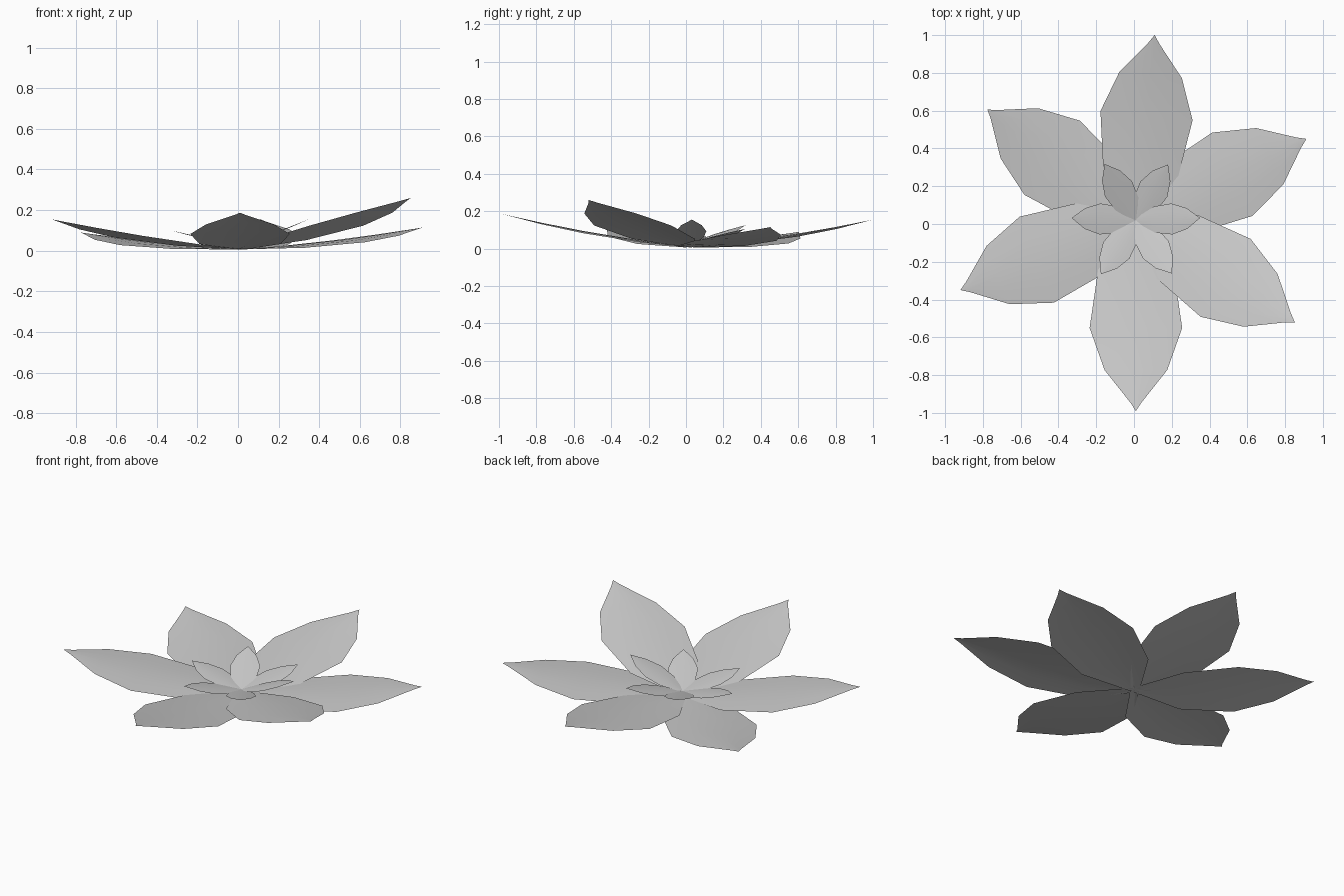
import bpy
from math import sin, cos, radians

if "Cube" in bpy.data.objects:
    bpy.data.objects.remove(bpy.data.objects["Cube"])

CENTRE = (0.01, 0.02)
COLUMNS = 4  # strips across each petal


def petal(name, angle, stations, tip_z, base_z, bend, droop):
    """Petal from (radius, half width) stations; midrib rises to tip_z, edges droop."""
    length = stations[-1][0]
    ca, sa = cos(radians(angle)), sin(radians(angle))
    widest = max(w for _, w in stations)
    verts, faces = [], []
    for r, w in stations[:-1]:
        t = r / length
        mid = base_z + (tip_z - base_z - bend) * t + bend * t * t
        for c in range(COLUMNS + 1):
            u = 2 * c / COLUMNS - 1
            z = mid - droop * (w / widest) * u * u
            verts.append((CENTRE[0] + r * ca - u * w * sa,
                          CENTRE[1] + r * sa + u * w * ca, max(z, 0)))
    verts.append((CENTRE[0] + length * ca, CENTRE[1] + length * sa, tip_z))
    n = COLUMNS + 1
    rows = len(stations) - 1
    for i in range(rows - 1):
        for c in range(COLUMNS):
            a = i * n + c
            faces.append((a, a + n, a + n + 1, a + 1))
    for c in range(COLUMNS):
        a = (rows - 1) * n + c
        faces.append((a, len(verts) - 1, a + 1))
    mesh = bpy.data.meshes.new(name)
    mesh.from_pydata(verts, [], faces)
    mesh.shade_smooth()
    obj = bpy.data.objects.new(name, mesh)
    bpy.context.collection.objects.link(obj)


# Large outer petals: angle, length, tip height
outer_shape = [(0, 0.03), (0.26, 0.2), (0.565, 0.245), (0.785, 0.166), (0.955, 0.03), (1, 0)]
outer = [(84.2, 0.985, 0.155), (25.5, 1.0, 0.115), (-32.7, 1.0, 0.26),
         (270, 1.01, 0.187), (201.7, 1.0, 0.155), (143.3, 0.98, 0.09)]
for i, (ang, length, tip) in enumerate(outer):
    shape = [(r * length, w) for r, w in outer_shape]
    petal(f"outer_petal_{i + 1}", ang, shape, tip, 0.008, 0.06, 0.012)

# Small inner petals: angle, tip height
inner_shape = [(0, 0.012), (0.1, 0.07), (0.19, 0.082), (0.27, 0.055), (0.325, 0.012), (0.34, 0)]
inner = [(2, 0.155), (60, 0.105), (119, 0.125), (178, 0.1), (237, 0.1), (304, 0.115)]
for i, (ang, tip) in enumerate(inner):
    petal(f"inner_petal_{i + 1}", ang, inner_shape, tip, 0.022, 0.0, 0.004)
